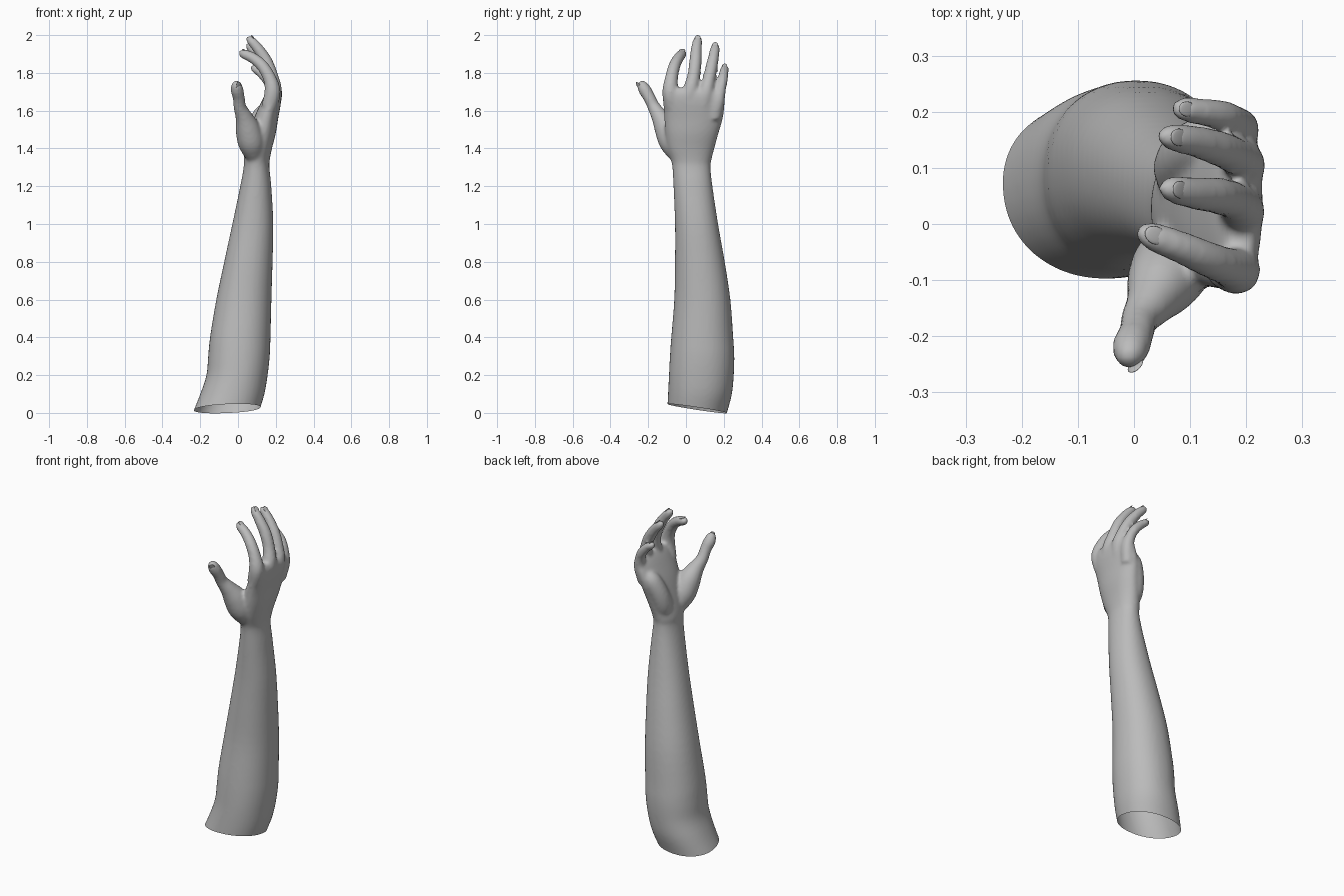
import bpy, bmesh, math
from mathutils import Vector

if "Cube" in bpy.data.objects:
    bpy.data.objects.remove(bpy.data.objects["Cube"])

skin = bpy.data.materials.new("grey_skin")
skin.diffuse_color = (0.5, 0.5, 0.5, 1)
skin.use_nodes = True
skin.node_tree.nodes["Principled BSDF"].inputs["Base Color"].default_value = skin.diffuse_color


def spline(rows, steps=4):
    """Catmull-Rom through rows of numbers."""
    rows = [Vector(r) for r in rows]
    out = []
    for i in range(len(rows) - 1):
        a, b, c, d = (rows[max(0, min(len(rows) - 1, i + k))] for k in (-1, 0, 1, 2))
        for s in range(steps):
            t = s / steps
            out.append(0.5 * (2 * b + (c - a) * t + (2 * a - 5 * b + 4 * c - d) * t * t
                              + (3 * b - a - 3 * c + d) * t ** 3))
    return out + [rows[-1]]


def loft(bm, rings):
    """Closed solid skinned over a list of point rings."""
    loops = [[bm.verts.new(p) for p in ring] for ring in rings]
    n = len(loops[0])
    faces = [bm.faces.new((a[i], a[(i + 1) % n], b[(i + 1) % n], b[i]))
             for a, b in zip(loops, loops[1:]) for i in range(n)]
    faces += [bm.faces.new(loops[0][::-1]), bm.faces.new(loops[-1])]
    bmesh.ops.recalc_face_normals(bm, faces=faces)


def sections(bm, rows, n=40, power=0.93):
    """Solid from horizontal sections (z, x0, x1, y0, y1)."""
    rings = []
    for z, x0, x1, y0, y1 in spline(rows):
        ring = []
        for i in range(n):
            c, s = math.cos(math.tau * i / n), math.sin(math.tau * i / n)
            px = math.copysign(abs(c) ** power, c)
            py = math.copysign(abs(s) ** power, s)
            ring.append(((x0 + x1) / 2 + px * (x1 - x0) / 2,
                         (y0 + y1) / 2 + py * (y1 - y0) / 2, z))
        rings.append(ring)
    loft(bm, rings)


def tube(bm, rows, n=20):
    """Solid round limb along points (x, y, z, radius)."""
    pts = spline(rows)
    rings = []
    for i, p in enumerate(pts):
        t = (pts[min(i + 1, len(pts) - 1)] - pts[max(i - 1, 0)]).to_3d().normalized()
        u = t.cross(Vector((1, 0.2, -0.5))).normalized()
        v = t.cross(u)
        rings.append([p.to_3d() + p[3] * (u * math.cos(math.tau * k / n)
                                          + v * math.sin(math.tau * k / n)) for k in range(n)])
    loft(bm, rings)


bm = bmesh.new()

# Forearm, wrist and palm
sections(bm, [
    (-.10, -.28, .08, -.105, .19), (0, -.24, .11, -.10, .217), (.1, -.20, .14, -.095, .243),
    (.2, -.167, .157, -.09, .253), (.3, -.158, .168, -.085, .256), (.4, -.148, .172, -.078, .25),
    (.6, -.115, .177, -.062, .235), (.8, -.073, .183, -.058, .205), (1.0, -.03, .187, -.058, .17),
    (1.2, .012, .176, -.066, .14), (1.3, .03, .166, -.072, .13), (1.34, .03, .168, -.08, .135),
    (1.40, .04, .18, -.10, .15), (1.48, .06, .2, -.11, .172), (1.56, .085, .213, -.115, .195),
    (1.64, .12, .227, -.12, .205), (1.69, .145, .228, -.12, .195), (1.72, .165, .215, -.10, .15)])

# Heel of the hand on the little finger side
tube(bm, [(.10, .08, 1.35, .04), (.09, .095, 1.42, .055), (.10, .12, 1.50, .055),
          (.13, .145, 1.58, .05), (.15, .155, 1.62, .03)])

# Thumb and fingers: x, y, z, radius from root to tip
digits = {
    "thumb": [(.09, -.03, 1.35, .045), (.07, -.07, 1.43, .07), (.05, -.105, 1.51, .064),
              (.03, -.14, 1.57, .045), (.01, -.17, 1.62, .034), (.004, -.195, 1.67, .032),
              (-.005, -.218, 1.71, .034), (-.008, -.237, 1.742, .025), (-.008, -.245, 1.754, .01)],
    "index": [(.165, -.075, 1.62, .042), (.183, -.083, 1.70, .043), (.168, -.077, 1.77, .035),
              (.13, -.062, 1.835, .032), (.08, -.04, 1.878, .029), (.03, -.021, 1.900, .025),
              (.006, -.011, 1.910, .011)],
    "middle": [(.175, .005, 1.62, .042), (.192, .022, 1.70, .042), (.18, .04, 1.78, .034),
               (.15, .05, 1.86, .033), (.105, .055, 1.93, .029), (.068, .062, 1.972, .024),
               (.05, .065, 1.993, .010)],
    "ring": [(.175, .09, 1.60, .042), (.195, .105, 1.69, .04), (.182, .12, 1.76, .033),
             (.15, .135, 1.83, .032), (.105, .148, 1.895, .028), (.066, .155, 1.935, .024),
             (.047, .158, 1.955, .010)],
    "little": [(.17, .15, 1.56, .038), (.187, .168, 1.65, .037), (.18, .182, 1.71, .029),
               (.157, .193, 1.76, .028), (.12, .2, 1.80, .025), (.085, .205, 1.825, .021),
               (.07, .207, 1.835, .010)],
}
for path in digits.values():
    tube(bm, path)

# Blend the solids into one skin
mesh = bpy.data.meshes.new("arm")
bm.to_mesh(mesh)
bm.free()
arm = bpy.data.objects.new("arm_and_hand", mesh)
bpy.context.collection.objects.link(arm)
remesh = arm.modifiers.new("blend", 'REMESH')
remesh.mode = 'VOXEL'
remesh.voxel_size = 0.009
smooth = arm.modifiers.new("soften", 'SMOOTH')
smooth.factor = 0.5
smooth.iterations = 7
bpy.context.view_layer.update()
mesh = bpy.data.meshes.new_from_object(arm.evaluated_get(bpy.context.evaluated_depsgraph_get()))
arm.modifiers.clear()

# Slanted open cut below the elbow
bm = bmesh.new()
bm.from_mesh(mesh)
bmesh.ops.bisect_plane(bm, geom=bm.verts[:] + bm.edges[:] + bm.faces[:],
                       plane_co=(0, 0, .034), plane_no=(-.04, .15, 1), clear_inner=True)
for f in bm.faces:
    f.smooth = True
bm.to_mesh(mesh)
bm.free()
arm.data = mesh
mesh.materials.clear()
mesh.materials.append(skin)

# Fingernails: flattened discs set into the back of each tip
for name, path in digits.items():
    k = -2
    p, r = Vector(path[k][:3]), path[k][3]
    t = (Vector(path[-1][:3]) - Vector(path[k - 1][:3])).normalized()
    back = Vector((.5, -1, 0)) if name == "thumb" else Vector((.6, 0, 1))
    back = (back - t * back.dot(t)).normalized()
    side = back.cross(t)
    nb = bmesh.new()
    bmesh.ops.create_uvsphere(nb, u_segments=16, v_segments=8, radius=1)
    for v in nb.verts:
        c = v.co.copy()
        v.co = p + back * r * .8 + t * c.x * r * .85 + side * c.y * r * .65 + back * c.z * r * .15
    for f in nb.faces:
        f.smooth = True
    bmesh.ops.recalc_face_normals(nb, faces=nb.faces[:])
    nm = bpy.data.meshes.new(name + "_nail")
    nb.to_mesh(nm)
    nb.free()
    nm.materials.append(skin)
    bpy.context.collection.objects.link(bpy.data.objects.new(name + "_nail", nm))
